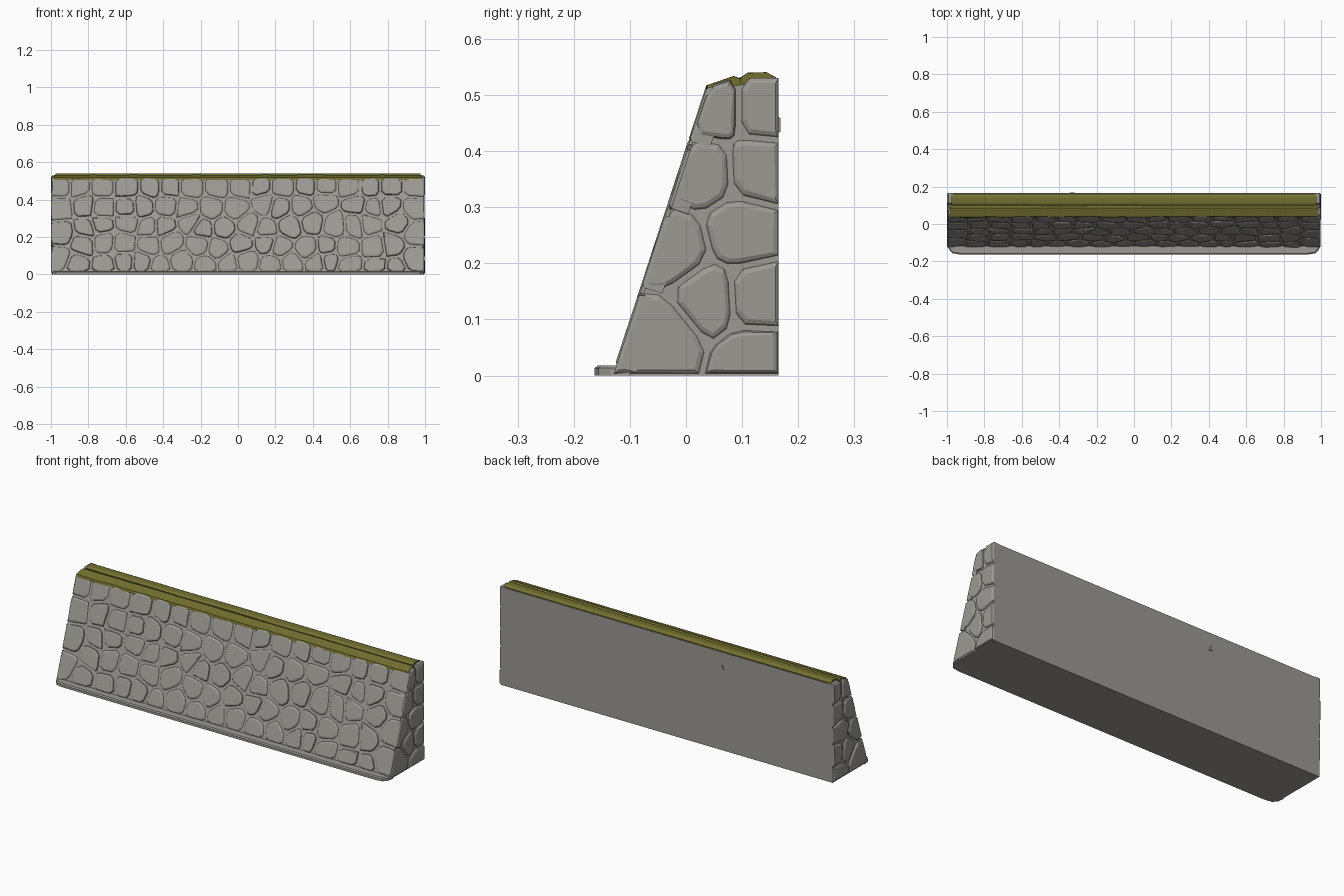
import bpy, bmesh, math, random
from mathutils import Vector

if "Cube" in bpy.data.objects:
    bpy.data.objects.remove(bpy.data.objects["Cube"])

random.seed(7)


def material(name, color):
    m = bpy.data.materials.new(name)
    m.diffuse_color = (*color, 1)
    m.use_nodes = True
    m.node_tree.nodes["Principled BSDF"].inputs["Base Color"].default_value = m.diffuse_color
    return m


STONE = material("grey stone", (0.33, 0.32, 0.29))
MOSS = material("olive moss", (0.17, 0.16, 0.03))


def finish(bm, name, mat):
    bmesh.ops.recalc_face_normals(bm, faces=bm.faces)
    me = bpy.data.meshes.new(name)
    bm.to_mesh(me)
    bm.free()
    me.materials.append(mat)
    ob = bpy.data.objects.new(name, me)
    bpy.context.collection.objects.link(ob)
    return ob


def loft(bm, rings):
    """Closed solid through a list of equal-length rings of points."""
    vs = [[bm.verts.new(p) for p in r] for r in rings]
    n = len(vs[0])
    for a, b in zip(vs, vs[1:]):
        for i in range(n):
            j = (i + 1) % n
            bm.faces.new((a[i], a[j], b[j], b[i]))
    bm.faces.new(vs[0][::-1])
    bm.faces.new(vs[-1])


def clip(poly, point, normal):
    """Keep the part of a 2D polygon behind a line."""
    out = []
    for a, b in zip(poly, poly[1:] + poly[:1]):
        da, db = (a - point).dot(normal), (b - point).dot(normal)
        if da <= 0:
            out.append(a)
        if da * db < 0:
            out.append(a.lerp(b, da / (da - db)))
    return out


def cells(seeds, outline, gap):
    """Irregular stone outlines around seed points, with joints between."""
    seeds = [Vector(s) for s in seeds]
    for s in seeds:
        poly = [Vector(p) for p in outline]
        for t in seeds:
            if t is not s:
                n = (t - s).normalized()
                poly = clip(poly, (s + t) / 2 - n * gap / 2, n)
        if len(poly) > 2:
            yield poly


def soften(poly, cut, keep):
    """Cut the corners off, except those the keep rule protects."""
    out = []
    n = len(poly)
    for i, p in enumerate(poly):
        if keep(p):
            out += [p, p.lerp(poly[(i + 1) % n], 0.05)]
        else:
            out += [p.lerp(poly[i - 1], cut), p.lerp(poly[(i + 1) % n], cut)]
    return out


def add_stones(name, seeds, outline, place, gap, depth, keep):
    bm = bmesh.new()
    for poly in cells(seeds, outline, gap):
        poly = soften(poly, 0.2, keep)
        c = sum(poly, Vector((0, 0))) / len(poly)
        lift = random.uniform(-0.003, 0.001)

        def ring(inset, d):
            return [place(p + (c - p).normalized() * inset, d) for p in poly]

        loft(bm, [ring(0, -depth), ring(0, -0.008),
                  ring(0.003, lift - 0.003), ring(0.010, lift)])
    return finish(bm, name, STONE)


def extrude_x(name, profile, half, mat, steps=1, wobble=0.0):
    bm = bmesh.new()
    rings = []
    for i in range(steps + 1):
        x = -half + 2 * half * i / steps
        w = random.uniform(-wobble, wobble)
        rings.append([(x, y + (w if k < 2 else 0), z + w / 3 * (z > 0.51))
                      for k, (y, z) in enumerate(profile)])
    loft(bm, rings)
    return finish(bm, name, mat)


# leaning front surface
BASE, TOP = 0.018, 0.517
SLOPE = 0.163 / (TOP - BASE)
OUT = Vector((0, -1, SLOPE)).normalized()


def front_y(z):
    return -0.126 + (z - BASE) * SLOPE


def on_front(p, d):
    return Vector((p.x, front_y(p.y), p.y)) + OUT * d


# mortar core with flat back
extrude_x("wall_core", [(-0.121, 0), (front_y(0.02) + 0.008, 0.02),
                        (front_y(0.51) + 0.008, 0.51), (0.165, 0.528), (0.165, 0)],
          0.99, STONE)

# front stones: corner blocks, capping row, rubble field
seeds = []
for sx in (-1, 1):
    for z in (0.085, 0.225, 0.355, 0.475):
        seeds.append((sx * random.uniform(0.94, 0.96), z))
for i in range(15):
    seeds.append((-0.83 + i * 1.66 / 14 + random.uniform(-0.02, 0.02), 0.475))
for row, z in enumerate((0.06, 0.16, 0.265, 0.375)):
    n = 16 - row % 2
    for i in range(n):
        seeds.append((-0.84 + i * 1.68 / (n - 1) + random.uniform(-0.035, 0.035),
                      z + random.uniform(-0.025, 0.025)))
add_stones("front_stones", seeds,
           [(-0.997, BASE), (0.997, BASE), (0.997, TOP), (-0.997, TOP)],
           on_front, 0.013, 0.04, lambda p: abs(p.x) > 0.99)

# end stones, following the tapered section
end_seeds = [(0.05, 0.475), (0.138, 0.475), (0.03, 0.365), (0.128, 0.37),
             (-0.025, 0.225), (0.1, 0.255), (0.04, 0.135), (0.125, 0.14),
             (-0.04, 0.07), (0.12, 0.03)]
end_outline = [(-0.128, 0.004), (0.165, 0.004), (0.165, 0.53), (0.09, 0.53),
               (0.04, 0.516), (-0.124, 0.018)]
for side, label in ((1, "right"), (-1, "left")):
    add_stones(label + "_end_stones", end_seeds, end_outline,
               lambda p, d: Vector((side * (1 + d), p.x, p.y)),
               0.011, 0.035, lambda p: p.x > 0.16 or p.y < 0.02)

# low footing ledge with rounded corners
half = [(0.995, -0.10), (0.99, -0.135), (0.972, -0.156), (0.93, -0.163)]
plan = half + [(-x, y) for x, y in reversed(half)]
bm = bmesh.new()
loft(bm, [[(x, y, 0) for x, y in plan],
          [(x, y, 0.013) for x, y in plan],
          [(x * 0.997, y + 0.006, 0.018) for x, y in plan]])
finish(bm, "footing_ledge", STONE)

# moss strips along the top
extrude_x("front_moss", [(0.035, 0.505), (0.039, 0.518), (0.085, 0.533),
                         (0.098, 0.528), (0.098, 0.505)], 0.985, MOSS, 28, 0.003)
extrude_x("back_moss", [(0.097, 0.505), (0.097, 0.531), (0.110, 0.539),
                        (0.143, 0.540), (0.160, 0.531), (0.160, 0.505)],
          0.975, MOSS, 14, 0.002)

# small chip on the back face
bm = bmesh.new()
chip = [(-0.345, 0.435), (-0.315, 0.43), (-0.322, 0.45), (-0.335, 0.465)]
loft(bm, [[(x, 0.16, z) for x, z in chip],
          [(x * 0.7 - 0.099, 0.168, z * 0.7 + 0.133) for x, z in chip]])
finish(bm, "back_chip", STONE)
